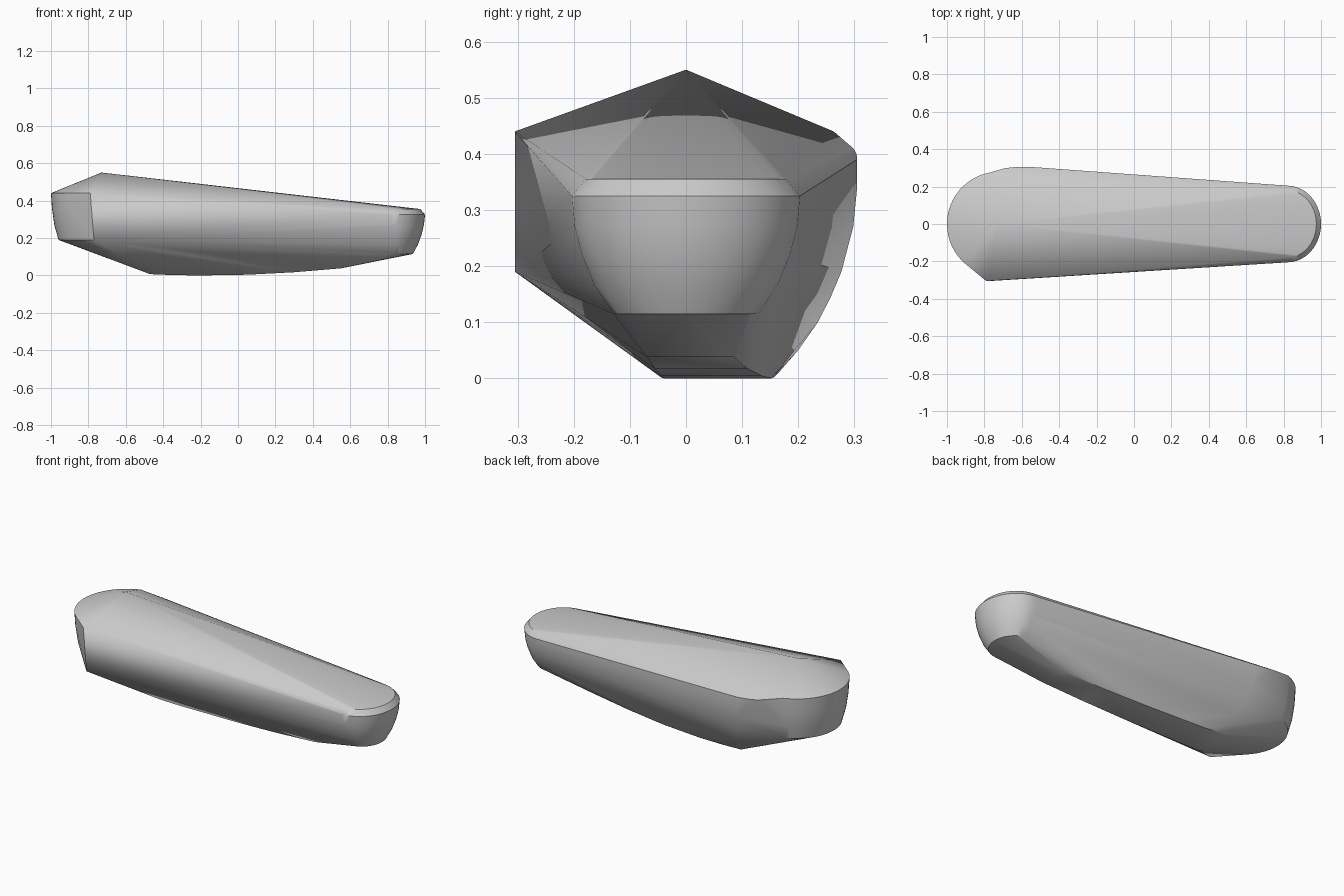
import bpy, bmesh, math

cube = bpy.data.objects.get("Cube")
if cube:
    bpy.data.objects.remove(cube, do_unlink=True)

grey = bpy.data.materials.new("plain_grey")
grey.use_nodes = True
colour = (0.6, 0.6, 0.6, 1)
grey.diffuse_color = colour
grey.node_tree.nodes["Principled BSDF"].inputs["Base Color"].default_value = colour


def arc(cx, rx, ry, z, start, end, steps):
    """Points along part of an ellipse at one height."""
    angles = [math.radians(start + (end - start) * i / steps) for i in range(steps + 1)]
    return [(cx + rx * math.cos(a), ry * math.sin(a), z) for a in angles]


points = [(-0.73, 0, 0.55)]  # peak of the top

# Narrow rounded end: stacked half ellipses with a chamfered rim
for z, ry, rx in [(0.355, 0.18, 0.155), (0.325, 0.205, 0.18), (0.27, 0.2, 0.174),
                  (0.22, 0.187, 0.162), (0.165, 0.164, 0.142), (0.115, 0.13, 0.115)]:
    points += arc(0.82, rx, ry, z, -90, 90, 24)

# Broad rounded end, tapering downwards to its lower rim
for z, reach, ry in [(0.44, 1.0, 0.28), (0.36, 0.995, 0.275),
                     (0.27, 0.982, 0.262), (0.19, 0.96, 0.24)]:
    points += arc(-0.72, reach - 0.72, ry, z, 110, 228, 20)

# Sharp upright corner at the front
points += [(-0.79, -0.305, 0.44), (-0.77, -0.305, 0.19)]

# Curved back side beside the broad end
points += [(-0.69, 0.298, 0.41), (-0.64, 0.304, 0.40), (-0.55, 0.305, 0.39)]
for y, z in [(0.305, 0.34), (0.298, 0.27), (0.277, 0.19), (0.258, 0.145),
             (0.235, 0.10), (0.2, 0.05), (0.165, 0.01)]:
    points.append((-0.47 - 0.25 * z, y, z))

# Rockered underside between its two long edges
for x, front, back, z in [(-0.47, -0.05, 0.155, 0.007), (-0.35, -0.045, 0.157, 0.002),
                          (-0.2, -0.04, 0.152, 0), (0.05, -0.045, 0.135, 0.004),
                          (0.3, -0.055, 0.11, 0.017), (0.55, -0.07, 0.085, 0.038)]:
    points += [(x, front, z), (x, back, z)]

# Wrap the sections in one convex skin
bm = bmesh.new()
for p in points:
    bm.verts.new(p)
bmesh.ops.remove_doubles(bm, verts=bm.verts, dist=0.0005)
bmesh.ops.convex_hull(bm, input=bm.verts)
bmesh.ops.delete(bm, geom=[v for v in bm.verts if not v.link_faces], context='VERTS')
bmesh.ops.recalc_face_normals(bm, faces=bm.faces)
mesh = bpy.data.meshes.new("tapered_body")
bm.to_mesh(mesh)
bm.free()
mesh.materials.append(grey)
body = bpy.data.objects.new("tapered_body", mesh)
bpy.context.collection.objects.link(body)
bpy.ops.object.select_all(action='DESELECT')
body.select_set(True)
bpy.context.view_layer.objects.active = body
bpy.ops.object.shade_smooth_by_angle(angle=math.radians(30))
